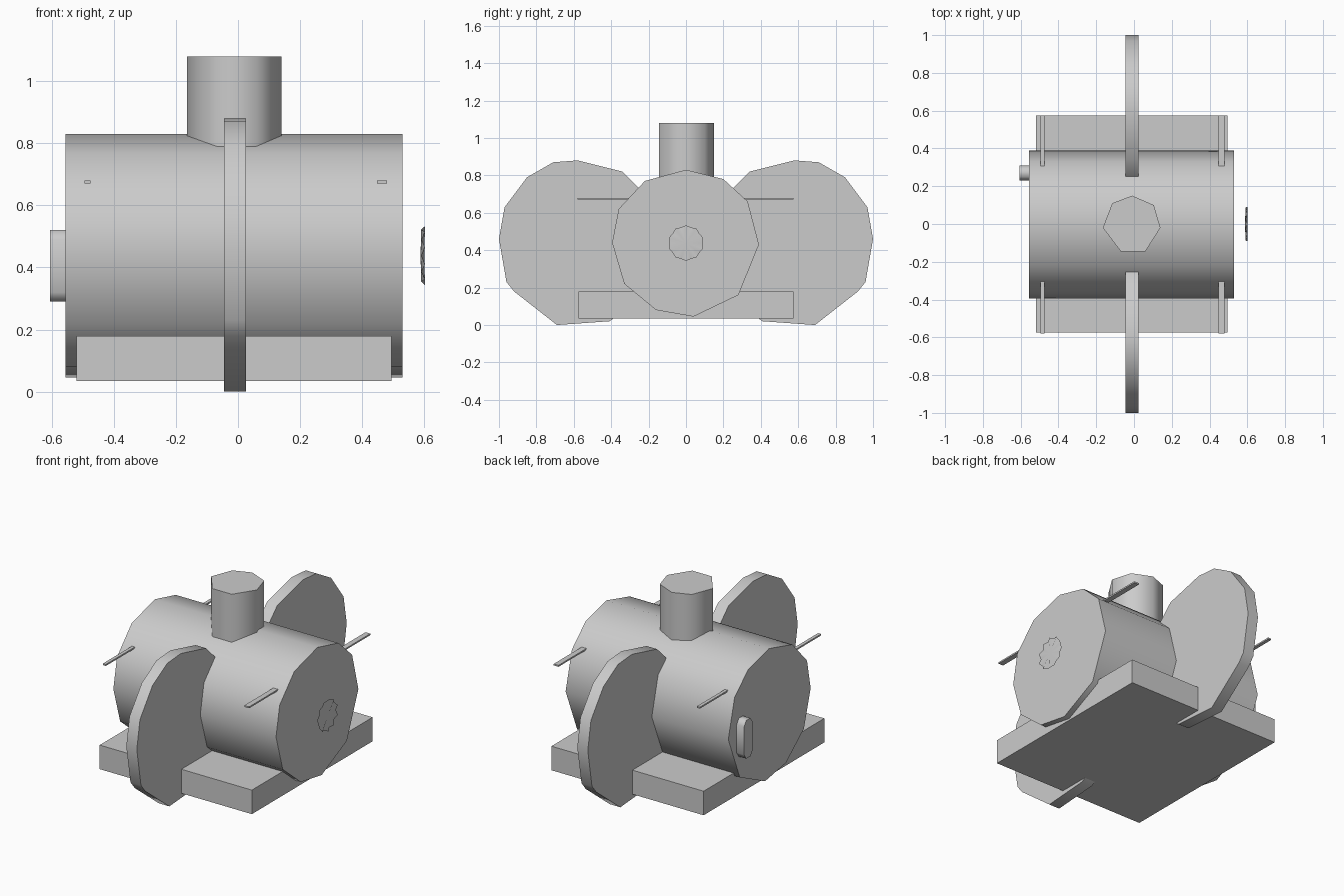
import bpy, bmesh, math
from mathutils import Vector

old = bpy.data.objects.get("Cube")
if old:
    bpy.data.objects.remove(old, do_unlink=True)

grey = bpy.data.materials.new("plain grey")
grey.use_nodes = True
grey.diffuse_color = (0.6, 0.6, 0.6, 1)
grey.node_tree.nodes["Principled BSDF"].inputs["Base Color"].default_value = (0.6, 0.6, 0.6, 1)


def finish(name, bm):
    """Turn a bmesh into a softly shaded grey object."""
    bmesh.ops.recalc_face_normals(bm, faces=bm.faces)
    mesh = bpy.data.meshes.new(name)
    bm.to_mesh(mesh)
    bm.free()
    mesh.materials.append(grey)
    obj = bpy.data.objects.new(name, mesh)
    bpy.context.collection.objects.link(obj)
    bpy.ops.object.select_all(action='DESELECT')
    obj.select_set(True)
    bpy.context.view_layer.objects.active = obj
    bpy.ops.object.shade_smooth_by_angle(angle=math.radians(60))
    return obj


def prism(name, outline, axis, low, high):
    """Extrude an outline along x (outline in y, z) or z (outline in x, y)."""
    def place(p, d):
        return (d, *p) if axis == 'x' else (*p, d)
    bm = bmesh.new()
    face = bm.faces.new([bm.verts.new(place(p, low)) for p in outline])
    top = bmesh.ops.extrude_face_region(bm, geom=[face])["geom"]
    shift = Vector(place((0, 0), high - low))
    bmesh.ops.translate(bm, vec=shift, verts=[v for v in top if isinstance(v, bmesh.types.BMVert)])
    return finish(name, bm)


def box(name, x, y, z):
    return prism(name, [(x[0], y[0]), (x[1], y[0]), (x[1], y[1]), (x[0], y[1])], 'z', *z)


# Main drum lying along x
drum = [(0, .83), (.2, .78), (.33, .66), (.39, .43), (.28, .16), (.04, .045),
        (-.16, .08), (-.33, .22), (-.395, .44), (-.36, .62), (-.22, .77)]
prism("drum", drum, 'x', -.555, .53)

# Flat wheels at front and back, sunk into the drum
wheel = [(.58, .88), (.71, .87), (.85, .79), (.97, .63), (1, .46), (.96, .23),
         (.92, .18), (.69, 0), (.41, .02), (.22, .15), (.12, .42), (.17, .65), (.34, .82)]
for side, name in ((1, "back_wheel"), (-1, "front_wheel")):
    prism(name, [(side * y, z) for y, z in wheel], 'x', -.045, .025)

# Chimney with a seven-sided section
chimney = [(-.01, .15), (.105, .1), (.14, -.02), (.06, -.145),
           (-.07, -.145), (-.165, -.02), (-.115, .11)]
prism("chimney", chimney, 'z', .6, 1.08)

# Base slab and the two thin cross rods
box("base_slab", (-.52, .495), (-.575, .575), (.035, .18))
box("right_rod", (-.495, -.475), (-.58, .575), (.671, .68))
box("left_rod", (.448, .48), (-.58, .575), (.671, .68))

# Upright handle on the right end
handle = [(.23, .32), (.25, .29), (.29, .29), (.31, .32),
          (.31, .49), (.29, .52), (.25, .52), (.23, .49)]
prism("handle", handle, 'x', -.605, -.5)

# Pleated rosette standing off the left end
bm = bmesh.new()
count = 20
rim = []
for i in range(count):
    a = math.tau * i / count
    r = .095 if i % 2 else .088
    rim.append(bm.verts.new((.602 if i % 2 else .59, r * math.cos(a), .438 + r * math.sin(a))))
for x in (.588, .6):
    hub = bm.verts.new((x, 0, .438))
    for i in range(count):
        bm.faces.new((hub, rim[i], rim[(i + 1) % count]))
finish("rosette", bm)
